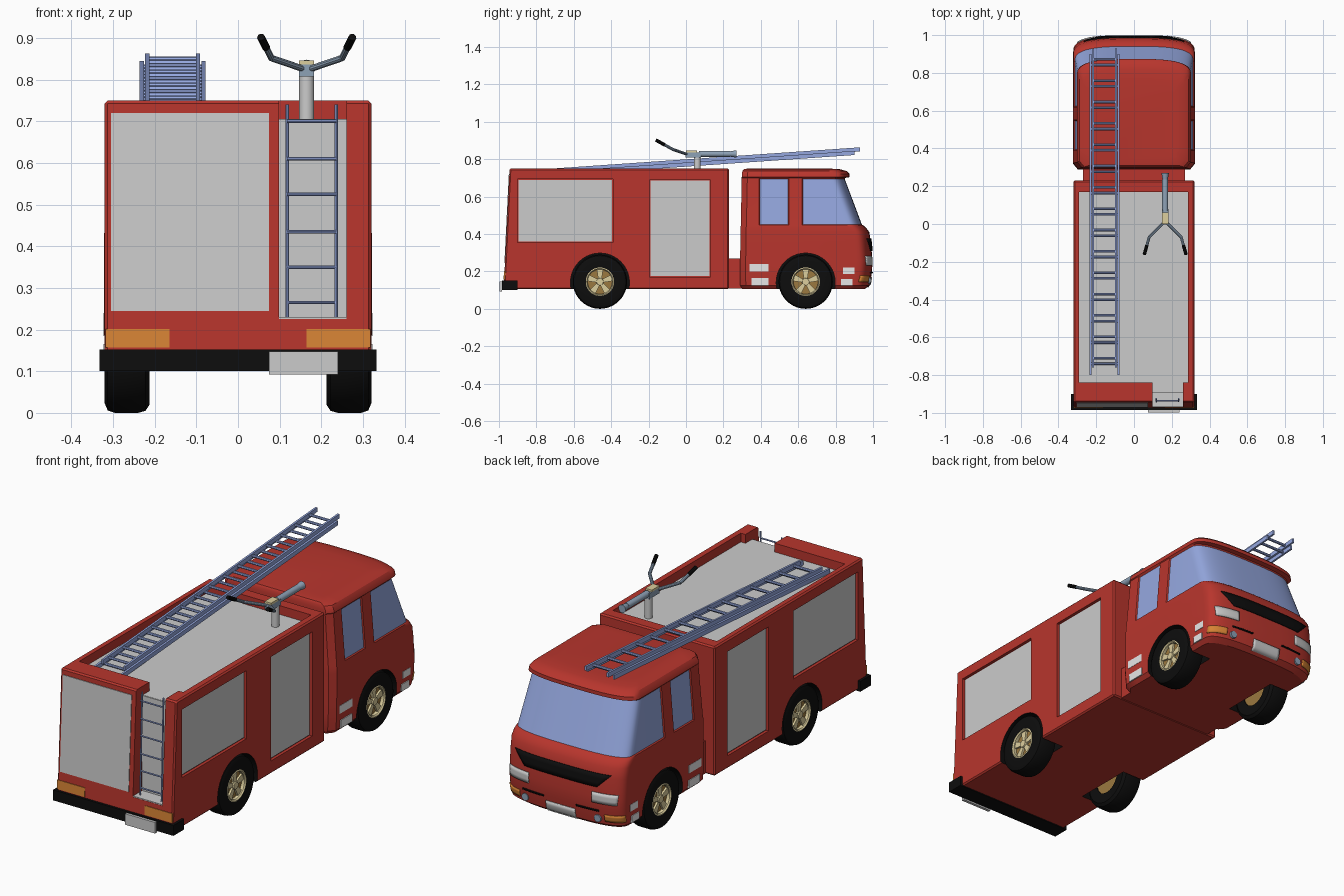
import bpy, bmesh, math
from mathutils import Vector, Matrix

if "Cube" in bpy.data.objects:
    bpy.data.objects.remove(bpy.data.objects["Cube"])

def material(name, *rgb):
    m = bpy.data.materials.new(name)
    m.diffuse_color = (*rgb, 1)
    m.use_nodes = True
    m.node_tree.nodes["Principled BSDF"].inputs["Base Color"].default_value = m.diffuse_color
    return m

RED = material("red paint", .48, .036, .026)
GREY = material("light grey", .6, .6, .6)
BLACK = material("black rubber", .004, .004, .004)
ORANGE = material("orange lamp", .68, .23, .035)
BLUE = material("blue glass", .30, .39, .74)
STEEL = material("steel blue", .27, .36, .47)
GOLD = material("pale gold", .72, .62, .34)
BROWN = material("bronze", .33, .19, .05)
WHITE = material("white", .9, .9, .9)

def make(name, bm, *mats, smooth=True):
    bmesh.ops.recalc_face_normals(bm, faces=bm.faces)
    me = bpy.data.meshes.new(name)
    bm.to_mesh(me)
    bm.free()
    ob = bpy.data.objects.new(name, me)
    bpy.context.collection.objects.link(ob)
    for m in mats:
        me.materials.append(m)
    if smooth:
        smooth_angle(ob)
    return ob

def activate(ob):
    bpy.ops.object.select_all(action='DESELECT')
    ob.select_set(True)
    bpy.context.view_layer.objects.active = ob

def smooth_angle(ob):
    activate(ob)
    bpy.ops.object.shade_smooth_by_angle(angle=math.radians(32))

def add_box(bm, lo, hi):
    lo, hi = Vector(lo), Vector(hi)
    mat = Matrix.Translation((lo + hi) / 2) @ Matrix.Diagonal((*(hi - lo), 1))
    return bmesh.ops.create_cube(bm, size=1, matrix=mat)["verts"]

def box(name, lo, hi, mat):
    bm = bmesh.new()
    add_box(bm, lo, hi)
    return make(name, bm, mat, smooth=False)

def add_rod(bm, a, b, r, r2=None, seg=12):
    a, b = Vector(a), Vector(b)
    rot = (b - a).to_track_quat('Z', 'Y').to_matrix().to_4x4()
    bmesh.ops.create_cone(bm, cap_ends=True, segments=seg, radius1=r, radius2=r2 or r,
                          depth=(b - a).length, matrix=Matrix.Translation((a + b) / 2) @ rot)

def rods(name, mat, *parts, seg=12):
    bm = bmesh.new()
    for p in parts:
        add_rod(bm, *p, seg=seg)
    return make(name, bm, mat)

def cut(ob, cutter):
    cutter.hide_render = True
    mod = ob.modifiers.new("cut", 'BOOLEAN')
    mod.operation, mod.solver, mod.object = 'DIFFERENCE', 'EXACT', cutter
    mod.material_mode = 'TRANSFER'
    activate(ob)
    bpy.ops.object.modifier_apply(modifier=mod.name)
    bpy.data.objects.remove(cutter)

def cut_arches(ob, y):
    for s in (-1, 1):
        cut(ob, rods("arch_cutter", BLACK, ((s * .19, y, .14), (s * .4, y, .14), .158), seg=40))

# Rear body: side profile extruded across, then recesses cut in
bm = bmesh.new()
prof = [(-.975, .105), (.23, .105), (.23, .75), (-.943, .75)]
f = bm.faces.new([bm.verts.new((-.32, y, z)) for y, z in prof])
ext = bmesh.ops.extrude_face_region(bm, geom=[f])["geom"]
bmesh.ops.translate(bm, vec=(.64, 0, 0), verts=[v for v in ext if isinstance(v, bmesh.types.BMVert)])
bmesh.ops.bevel(bm, geom=bm.edges[:], offset=.007, segments=1, affect='EDGES')
body = make("rear_body", bm, RED, BLACK, smooth=False)
cut(body, box("roof_cutter", (-.29, -.84, .70), (.285, .17, .9), RED))
cut(body, box("ladder_cutter", (.098, -1.1, .225), (.26, -.89, .9), RED))
cut(body, box("notch_cutter", (.098, -.95, .70), (.26, -.8, .9), RED))
cut_arches(body, -.46)
for s, side in ((1, "right"), (-1, "left")):
    for n, (y0, y1, z0, z1) in (("rear", (-.90, -.39, .355, .695)), ("middle", (-.195, .13, .17, .69))):
        x = sorted((s * .305, s * .4))
        cut(body, box("panel_cutter", (x[0], y0, z0), (x[1], y1, z1), RED))
        x = sorted((s * .303, s * .309))
        box(f"{n}_shutter_{side}", (x[0], y0 + .005, z0 + .005), (x[1], y1 - .005, z1 - .005), GREY)
box("roof_floor", (-.29, -.84, .698), (.285, .17, .706), GREY)
box("notch_floor", (.098, -.892, .698), (.26, -.838, .706), GREY)
box("ladder_recess_back", (.098, -.896, .225), (.26, -.888, .705), GREY)
box("ladder_recess_step", (.098, -.968, .222), (.26, -.89, .23), GREY)
box("cab_neck", (-.27, .2, .108), (.27, .33, .27), RED)

# Plates that follow the sloping tail
def tail_plate(name, x0, x1, z0, z1, mat):
    ob = box(name, (x0, -.978, z0), (x1, -.97, z1), mat)
    for v in ob.data.vertices:
        v.co.y += .0496 * (v.co.z - .105)

tail_plate("tail_shutter", -.305, .075, .245, .72, GREY)
tail_plate("tail_lamp_left", -.318, -.165, .157, .202, ORANGE)
tail_plate("tail_lamp_right", .165, .318, .157, .202, ORANGE)
box("rear_bumper", (-.333, -.985, .1), (.333, -.90, .152), BLACK)
box("rear_plate", (.075, -.998, .092), (.24, -.984, .147), GREY)

# Cab: stacked plan sections (z, half width, rear y, front y)
RINGS = [(.105, .30, .30, .955), (.125, .317, .29, .982), (.20, .322, .288, .995), (.26, .322, .289, .997),
         (.36, .322, .291, .988), (.41, .322, .292, .98), (.435, .321, .292, .962), (.447, .319, .293, .947),
         (.70, .298, .298, .852), (.704, .302, .298, .874), (.722, .298, .299, .874),
         (.737, .288, .302, .858), (.747, .265, .31, .82), (.75, .22, .33, .76)]
K = 28
def section(z, w, yr, yf):
    right = [(w - .025, yr), (w, yr + .03), (w, .39), (w, .55), (w, .62)]
    arc = []
    for i in range(K + 1):
        a = math.pi * i / K
        c, s = math.cos(a), max(0, math.sin(a))
        arc.append((w * math.copysign(abs(c) ** (2 / 3), c), yf - .09 + .09 * s ** (2 / 3)))
    return [(x, y, z) for x, y in right + arc + [(-x, y) for x, y in reversed(right)]]

bm = bmesh.new()
loops = [[bm.verts.new(p) for p in section(*r)] for r in RINGS]
n = len(loops[0])
front_win, side_win = [], []
for i in range(len(loops) - 1):
    for j in range(n):
        k = (j + 1) % n
        f = bm.faces.new((loops[i][j], loops[i][k], loops[i + 1][k], loops[i + 1][j]))
        if i == 7 and 4 <= j <= 5 + K:
            front_win.append(f)
        elif i == 7 and j in (2, 7 + K):
            side_win.append(f)
bm.faces.new(loops[0][::-1])
bm.faces.new(loops[-1])
bmesh.ops.recalc_face_normals(bm, faces=bm.faces)
for win in (front_win, side_win):
    rim = bmesh.ops.inset_region(bm, faces=win, thickness=.005, depth=-.005, use_even_offset=True)["faces"]
    for f in win:
        f.material_index = 2
    for f in rim:
        f.material_index = 0
cab = make("cab", bm, RED, BLACK, BLUE, smooth=False)
cut_arches(cab, .64)
smooth_angle(cab)

# Details wrapped on the curved nose
def nose_point(x, z):
    for a, b in zip(RINGS, RINGS[1:]):
        if a[0] <= z <= b[0]:
            t = (z - a[0]) / (b[0] - a[0])
            w, yf = a[1] + t * (b[1] - a[1]), a[3] + t * (b[3] - a[3])
            return (x, yf - .09 + .09 * max(0, 1 - abs(x / w) ** 3) ** (1 / 3) + .002, z)

def nose_patch(name, low, high, mat, cols=12):
    bm = bmesh.new()
    rows = []
    for r in range(4):
        t = r / 3
        x0, x1, z = [a + t * (b - a) for a, b in zip(low, high)]
        rows.append([bm.verts.new(nose_point(x0 + (x1 - x0) * c / cols, z)) for c in range(cols + 1)])
    for a, b in zip(rows, rows[1:]):
        for c in range(cols):
            bm.faces.new((a[c], a[c + 1], b[c + 1], b[c]))
    ob = make(name, bm, mat)
    mod = ob.modifiers.new("thickness", 'SOLIDIFY')
    mod.thickness, mod.offset = .007, 0

nose_patch("grille", (-.20, .20, .31), (-.265, .265, .375), BLACK, 24)
nose_patch("front_plate", (-.08, .08, .115), (-.08, .08, .17), GREY)
for s, side in ((1, "right"), (-1, "left")):
    nose_patch("headlight_" + side, (s * .175, s * .295, .232), (s * .175, s * .30, .283), GREY)
    nose_patch("indicator_" + side, (s * .235, s * .316, .143), (s * .235, s * .317, .177), ORANGE)
    nose_patch("bumper_slot_" + side, (s * .09, s * .21, .19), (s * .09, s * .21, .197), BLACK)
    p = Vector(nose_point(s * .2, .152))
    rods("fog_lamp_" + side, STEEL, (p - Vector((0, .01, 0)), p + Vector((0, .006, 0)), .018), seg=20)
    # Steps behind and ahead of the front wheel
    bm = bmesh.new()
    for y0, y1, z0, z1 in ((.34, .44, .20, .24), (.35, .44, .125, .165), (.84, .90, .185, .22), (.83, .89, .125, .16)):
        x = sorted((s * .312, s * .3235))
        add_box(bm, (x[0], y0, z0), (x[1], y1, z1))
    make("steps_" + side, bm, WHITE, smooth=False)

# Wheels: lathed tyre and rim, five spokes
def lathe(name, profile, s, y, mat, seg=40):
    bm = bmesh.new()
    loops = [[bm.verts.new((s * x, y + r * math.cos(2 * math.pi * i / seg), .145 + r * math.sin(2 * math.pi * i / seg)))
              for i in range(seg)] for x, r in profile]
    for a, b in zip(loops, loops[1:] + loops[:1]):
        for i in range(seg):
            k = (i + 1) % seg
            bm.faces.new((a[i], a[k], b[k], b[i]))
    return make(name, bm, mat)

TYRE = [(.215, .075), (.212, .125), (.222, .14), (.24, .145), (.295, .145), (.313, .139), (.32, .122), (.316, .076)]
RIM = [(.29, .066), (.29, .077), (.315, .077), (.318, .071), (.312, .066)]
for s, side in ((1, "right"), (-1, "left")):
    for y, end in ((-.46, "rear"), (.64, "front")):
        tag = f"{end}_{side}"
        lathe("tyre_" + tag, TYRE, s, y, BLACK)
        lathe("rim_" + tag, RIM, s, y, GOLD)
        rods("hub_disc_" + tag, BROWN, ((s * .22, y, .145), (s * .296, y, .145), .076), seg=32)
        bm = bmesh.new()
        add_rod(bm, (s * .29, y, .145), (s * .312, y, .145), .022, .018, seg=20)
        for i in range(5):
            vs = add_box(bm, (.29, -.012, .01), (.306, .012, .07))
            for v in vs:
                v.co.y *= 1.5 if v.co.z > .05 else .7
                v.co.x *= s
            bmesh.ops.rotate(bm, verts=vs, matrix=Matrix.Rotation(i * math.tau / 5, 3, 'X'))
            bmesh.ops.translate(bm, verts=vs, vec=(0, y, .145))
        make("spokes_" + tag, bm, GOLD)

# Tail ladder
rods("tail_ladder", BLUE,
     *[((x, -.94, .228), (x, -.925, .74), .004) for x in (.118, .236)],
     *[((.118, -.937, z), (.236, -.937, z), .004) for z in (.265, .35, .435, .525, .61, .70)], seg=8)

# Roof ladder: two sliding sections on a slope
def roof_ladder(name, x0, x1, y0, y1, dz, first):
    z = lambda y: .716 + (y + .8) * .069 + dz
    bm = bmesh.new()
    for x in (x0, x1):
        for v in add_box(bm, (x - .005, y0, -.011), (x + .005, y1, .011)):
            v.co.z += z(v.co.y)
    y = first
    while y < y1 - .02:
        add_rod(bm, (x0, y, z(y)), (x1, y, z(y)), .007, seg=8)
        y += .113
    make(name, bm, BLUE)

roof_ladder("roof_ladder_outer", -.231, -.083, -.80, .90, 0, -.74)
roof_ladder("roof_ladder_inner", -.218, -.096, -.76, .93, .017, -.71)

# Water cannon
X = .165
rods("cannon_post", GREY, ((X, .06, .70), (X, .06, .815), .018), seg=20)
box("cannon_block", (X - .018, -.002, .808), (X + .018, .08, .836), STEEL)
box("cannon_cap", (X - .018, .0, .836), (X + .018, .06, .846), GOLD)
rods("cannon_barrel", STEEL, ((X, .07, .828), (X, .235, .828), .016), ((X, .235, .828), (X, .27, .828), .014, .02), seg=20)
for s, side in ((1, "right"), (-1, "left")):
    a, b, c = (X, .015, .823), (X + s * .085, -.07, .852), (X + s * .11, -.16, .902)
    m = Vector(b).lerp(Vector(c), .5)
    rods("cannon_handle_" + side, STEEL, (a, b, .008), (b, m, .008), seg=10)
    rods("cannon_grip_" + side, BLACK, (m, c, .0095), seg=10)
